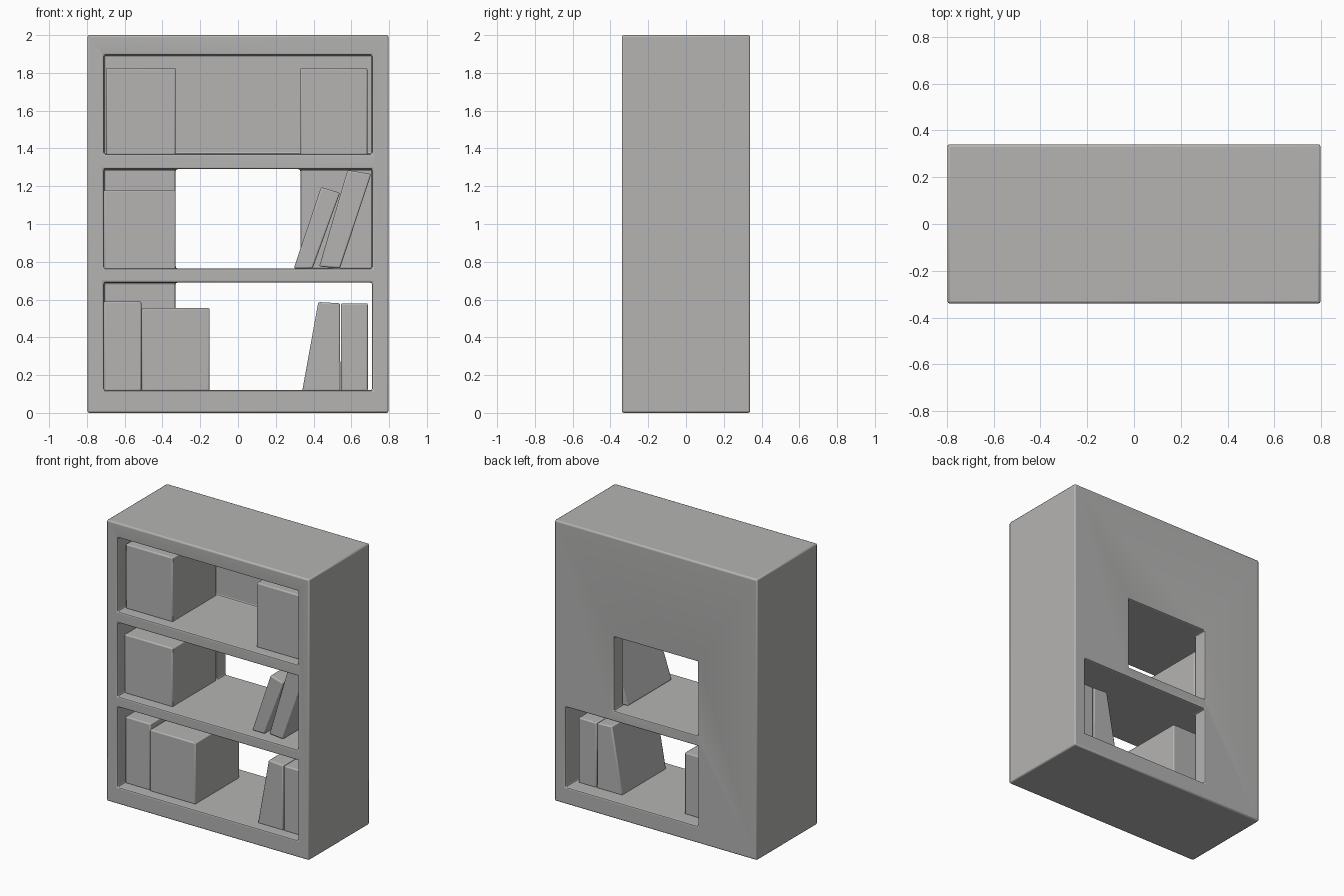
import bpy, bmesh, math
from mathutils import Vector

if "Cube" in bpy.data.objects:
    bpy.data.objects.remove(bpy.data.objects["Cube"])

# Single matte grey
GREY = (0.46, 0.455, 0.45, 1)
grey = bpy.data.materials.new("warm_grey")
grey.use_nodes = True
grey.diffuse_color = GREY
shader = grey.node_tree.nodes["Principled BSDF"]
shader.inputs["Base Color"].default_value = GREY
shader.inputs["Roughness"].default_value = 0.8

HALF_W, HALF_D, INNER = 0.797, 0.34, 0.71
BACK = 0.235          # inside of the back panel
GAP = 0.33            # half width of the back opening


def prism(name, corners, direction):
    """Extrude a flat polygon into a solid object."""
    bm = bmesh.new()
    face = bm.faces.new([bm.verts.new(c) for c in corners])
    out = bmesh.ops.extrude_face_region(bm, geom=[face])
    verts = [g for g in out["geom"] if isinstance(g, bmesh.types.BMVert)]
    bmesh.ops.translate(bm, verts=verts, vec=Vector(direction))
    bmesh.ops.recalc_face_normals(bm, faces=bm.faces)
    mesh = bpy.data.meshes.new(name)
    bm.to_mesh(mesh)
    bm.free()
    mesh.materials.append(grey)
    obj = bpy.data.objects.new(name, mesh)
    bpy.context.collection.objects.link(obj)
    return obj


def plan(name, outline, z0, z1):
    return prism(name, [(x, y, z0) for x, y in outline], (0, 0, z1 - z0))


def soften(obj, width):
    bevel = obj.modifiers.new("soft_edges", "BEVEL")
    bevel.width = width
    bevel.segments = 2
    bevel.limit_method = "ANGLE"
    bpy.ops.object.select_all(action="DESELECT")
    obj.select_set(True)
    bpy.context.view_layer.objects.active = obj
    bpy.ops.object.shade_smooth_by_angle(angle=math.radians(50))


def book(name, outline, front=-0.265, back=BACK - 0.005):
    """Front outline (x, z) carried back through the shelf depth."""
    obj = prism(name, [(x, front, z) for x, z in outline], (0, back - front, 0))
    soften(obj, 0.008)


def block(name, x0, x1, z0, z1, **depth):
    book(name, [(x0, z0), (x1, z0), (x1, z1), (x0, z1)], **depth)


# Carcass: solid box with three compartments cut out
carcass = plan("bookcase_carcass", [(-HALF_W, -HALF_D), (HALF_W, -HALF_D),
                                    (HALF_W, HALF_D), (-HALF_W, HALF_D)], 0, 2)
front_edge = [(-INNER, -0.5), (INNER, -0.5)]
closed = front_edge + [(INNER, BACK), (-INNER, BACK)]
middle_open = front_edge + [(INNER, BACK), (GAP, BACK), (GAP, 0.5),
                            (-GAP, 0.5), (-GAP, BACK), (-INNER, BACK)]
side_open = front_edge + [(INNER, 0.5), (-GAP, 0.5), (-GAP, BACK), (-INNER, BACK)]
for label, outline, z0, z1 in [("top", closed, 1.37, 1.895),
                               ("middle", middle_open, 0.765, 1.29),
                               ("bottom", side_open, 0.12, 0.69)]:
    cutter = plan(label + "_compartment_cutter", outline, z0, z1)
    cutter.hide_render = True
    cutter.hide_viewport = True
    cut = carcass.modifiers.new(label + "_cut", "BOOLEAN")
    cut.operation = "DIFFERENCE"
    cut.solver = "EXACT"
    cut.object = cutter
soften(carcass, 0.01)

# Top shelf book stacks
block("top_left_books", -0.70, -GAP, 1.365, 1.825)
block("top_right_books", GAP, 0.685, 1.365, 1.825)

# Middle shelf: a stack and two leaning books
block("middle_left_books", -INNER, -GAP, 0.76, 1.18)
book("leaning_book_short", [(0.295, 0.765), (0.395, 0.765), (0.54, 1.165), (0.44, 1.195)])
book("leaning_book_tall", [(0.43, 0.775), (0.54, 0.765), (0.705, 1.265), (0.58, 1.285)])

# Bottom shelf books
block("bottom_left_books", -INNER, -0.512, 0.115, 0.59, front=-0.255)
block("bottom_wide_books", -0.51, -0.15, 0.115, 0.555)
book("bottom_wedge_book", [(0.34, 0.115), (0.542, 0.115), (0.54, 0.58), (0.425, 0.587)])
block("bottom_right_book", 0.545, 0.687, 0.115, 0.58)
